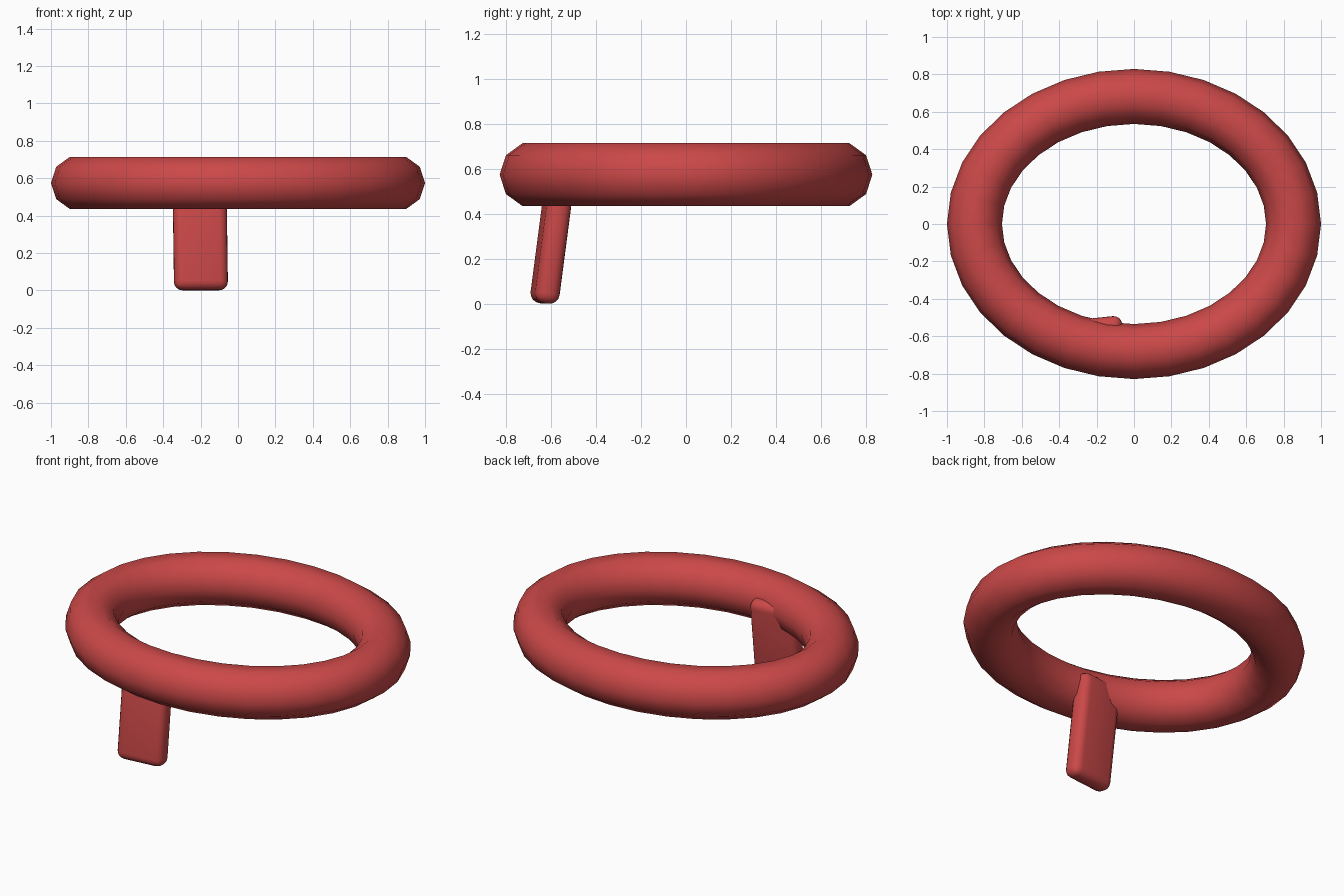
import bpy, bmesh, math
from mathutils import Matrix

if "Cube" in bpy.data.objects:
    bpy.data.objects.remove(bpy.data.objects["Cube"])

red = bpy.data.materials.new("red")
red.diffuse_color = (0.60, 0.065, 0.065, 1)
red.use_nodes = True
red.node_tree.nodes["Principled BSDF"].inputs["Base Color"].default_value = red.diffuse_color


def finish(name, bm, angle):
    bmesh.ops.recalc_face_normals(bm, faces=bm.faces)
    mesh = bpy.data.meshes.new(name)
    bm.to_mesh(mesh)
    bm.free()
    mesh.materials.append(red)
    obj = bpy.data.objects.new(name, mesh)
    bpy.context.collection.objects.link(obj)
    bpy.ops.object.select_all(action='DESELECT')
    obj.select_set(True)
    bpy.context.view_layer.objects.active = obj
    bpy.ops.object.shade_smooth_by_angle(angle=math.radians(angle))
    return obj


# Oval ring: a ten-sided tube of even thickness swept along an ellipse
A, B, TUBE, HEIGHT = 0.853, 0.682, 0.147, 0.575
SEGS, SIDES = 32, 10
bm = bmesh.new()
loops = []
for i in range(SEGS):
    t = 2 * math.pi * i / SEGS
    c, s = math.cos(t), math.sin(t)
    n = math.hypot(B * c, A * s)
    nx, ny = B * c / n, A * s / n
    loop = []
    for j in range(SIDES):
        p = 2 * math.pi * j / SIDES
        out = TUBE * math.cos(p)
        loop.append(bm.verts.new((A * c + nx * out, B * s + ny * out,
                                  HEIGHT + TUBE * math.sin(p))))
    loops.append(loop)
for i in range(SEGS):
    a, b = loops[i], loops[(i + 1) % SEGS]
    for j in range(SIDES):
        k = (j + 1) % SIDES
        bm.faces.new((a[j], b[j], b[k], a[k]))
finish("oval_ring", bm, 60)

# Leaning rounded tab that passes up through the front of the ring
bm = bmesh.new()
bmesh.ops.create_cube(bm, size=1, matrix=Matrix.Diagonal((0.288, 0.11, 0.625, 1)))
bmesh.ops.bevel(bm, geom=bm.edges[:], offset=0.045, segments=4, profile=0.5,
                affect='EDGES')
tab = finish("hanging_tab", bm, 60)
tab.location = (-0.202, -0.592, 0.312)
tab.rotation_euler = (math.radians(-7.5), 0, math.radians(6))
